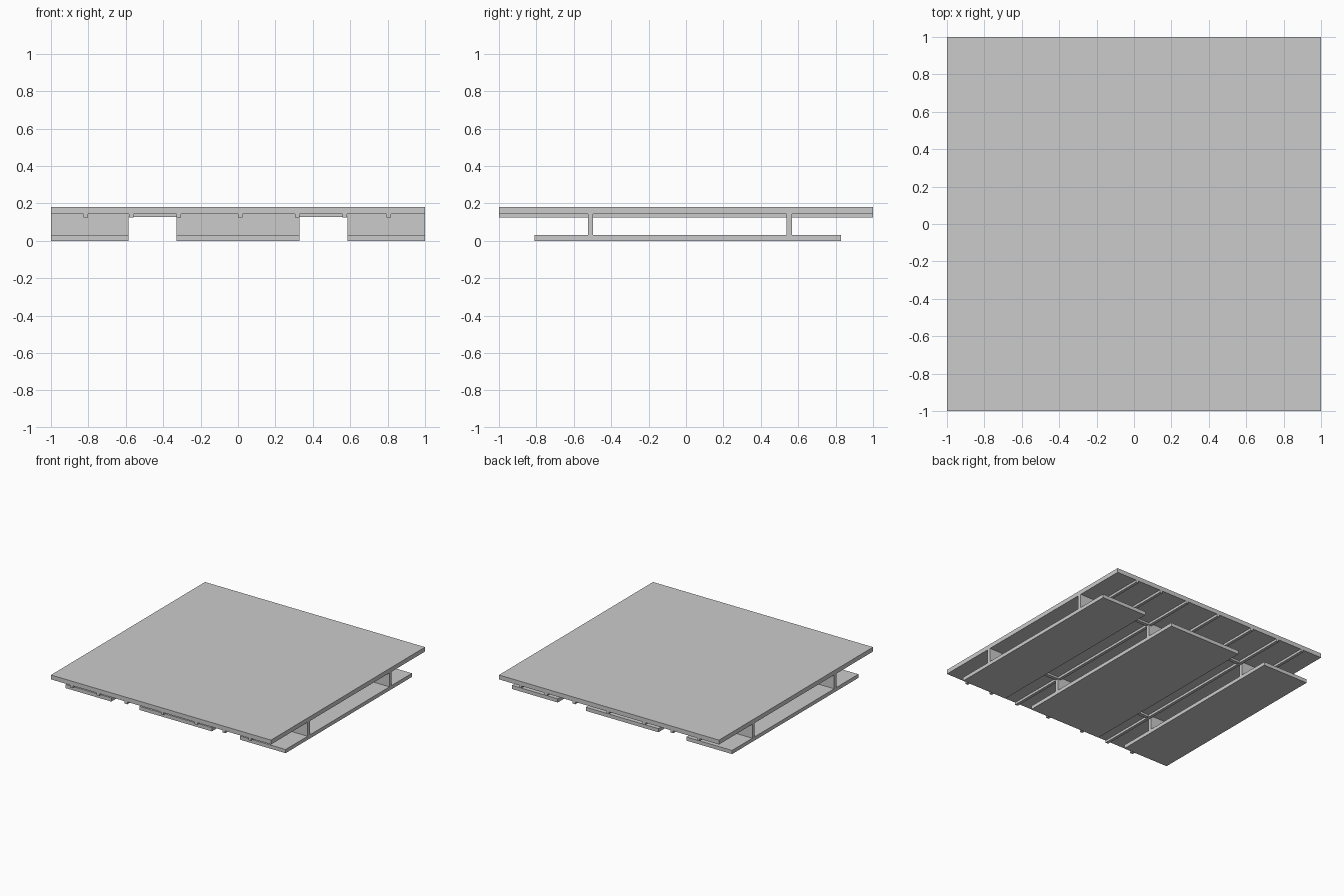
import bpy

if "Cube" in bpy.data.objects:
    bpy.data.objects.remove(bpy.data.objects["Cube"])


def box(name, x0, x1, y0, y1, z0, z1):
    """Axis-aligned box from its bounds."""
    bpy.ops.mesh.primitive_cube_add(
        size=1, location=((x0 + x1) / 2, (y0 + y1) / 2, (z0 + z1) / 2))
    ob = bpy.context.object
    ob.name = name
    ob.scale = (x1 - x0, y1 - y0, z1 - z0)
    bpy.ops.object.transform_apply(location=False, rotation=False, scale=True)
    return ob


RUNNER_TOP, RIB_BOTTOM, DECK_BOTTOM, DECK_TOP = 0.03, 0.125, 0.144, 0.18
RUNNERS = [(-1, -0.585), (-0.33, 0.33), (0.585, 1)]
WEBS = [(-0.525, -0.496), (0.538, 0.567)]
RIBS = [-0.813, -0.572, -0.318, 0.012, 0.318, 0.572, 0.807]

# Top deck
box("deck", -1, 1, -1, 1, DECK_BOTTOM, DECK_TOP)

# Thin ribs under the deck, front to back
for x in RIBS:
    box("deck_rib", x - 0.012, x + 0.012, -1, 1, RIB_BOTTOM, DECK_BOTTOM)

# Bottom runner boards
for x0, x1 in RUNNERS:
    box("runner_board", x0, x1, -0.81, 0.83, 0, RUNNER_TOP)

# Upright webs over each runner, bridged across the fork openings
for y0, y1 in WEBS:
    for x0, x1 in RUNNERS:
        box("upright_web", x0, x1, y0, y1, RUNNER_TOP, DECK_BOTTOM)
    for (_, x0), (x1, _) in zip(RUNNERS, RUNNERS[1:]):
        box("web_bridge", x0, x1, y0, y1, RIB_BOTTOM + 0.003, DECK_BOTTOM)
